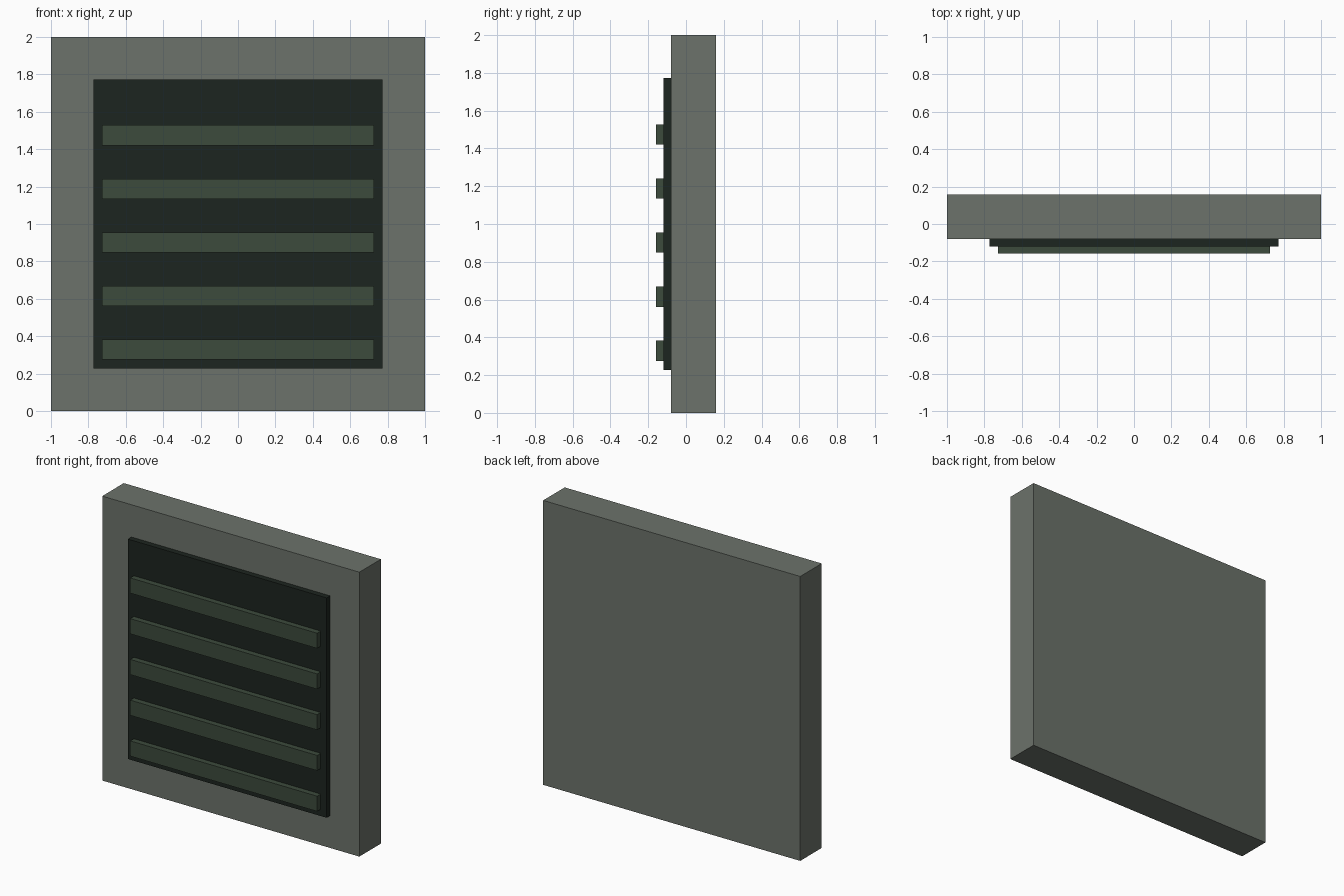
import bpy

if "Cube" in bpy.data.objects:
    bpy.data.objects.remove(bpy.data.objects["Cube"])


def material(name, rgb):
    mat = bpy.data.materials.new(name)
    mat.diffuse_color = (*rgb, 1)
    mat.use_nodes = True
    mat.node_tree.nodes["Principled BSDF"].inputs["Base Color"].default_value = mat.diffuse_color
    return mat


def box(name, x, y, z, mat):
    """Box from (min, max) ranges on each axis."""
    mid = [(a + b) / 2 for a, b in (x, y, z)]
    bpy.ops.mesh.primitive_cube_add(size=1, location=mid)
    ob = bpy.context.object
    ob.name = name
    ob.scale = [b - a for a, b in (x, y, z)]
    bpy.ops.object.transform_apply(location=False, rotation=False, scale=True)
    ob.data.materials.append(mat)
    return ob


frame_mat = material("grey_green", (0.15, 0.17, 0.145))
panel_mat = material("dark_green", (0.012, 0.018, 0.014))
slat_mat = material("slat_green", (0.045, 0.069, 0.045))

# Thick square wall plate
box("wall_plate", (-1, 1), (-0.08, 0.159), (0, 2), frame_mat)

# Dark recess panel on the front
box("vent_panel", (-0.773, 0.773), (-0.119, -0.079), (0.227, 1.773), panel_mat)

# Evenly spaced horizontal slats
for i in range(5):
    z = 0.275 + i * 0.2865
    box(f"vent_slat_{i + 1}", (-0.727, 0.727), (-0.159, -0.118), (z, z + 0.107), slat_mat)
